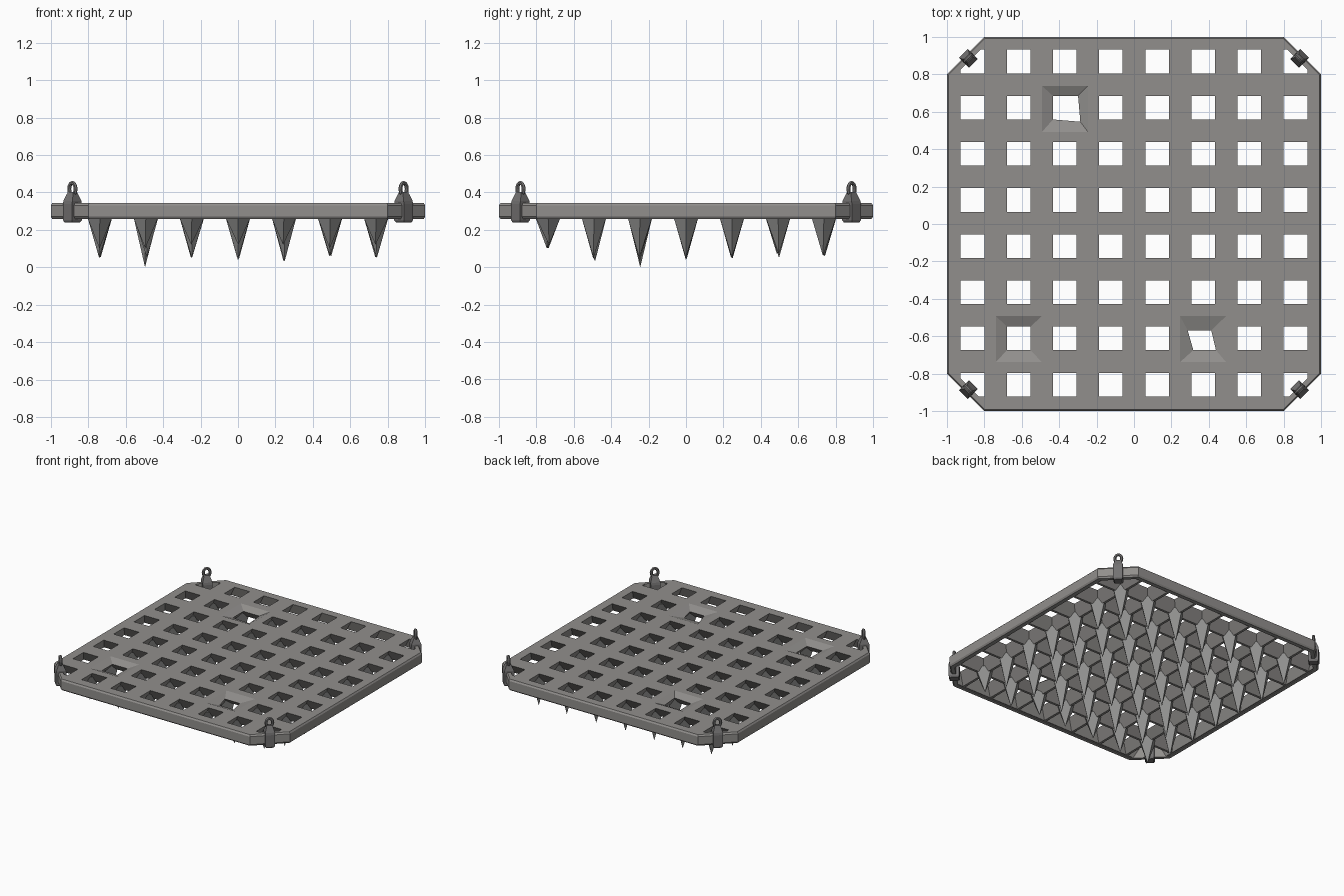
import bpy, bmesh, math, random
from mathutils import Vector

if "Cube" in bpy.data.objects:
    bpy.data.objects.remove(bpy.data.objects["Cube"])

random.seed(4)
TOP, LOW = 0.343, 0.258


def material(name, col):
    m = bpy.data.materials.new(name)
    m.diffuse_color = (*col, 1)
    m.use_nodes = True
    m.node_tree.nodes["Principled BSDF"].inputs["Base Color"].default_value = m.diffuse_color
    return m


iron = material("worn iron", (0.285, 0.275, 0.265))
spike_iron = material("spike iron", (0.28, 0.28, 0.275))
dark = material("dark iron", (0.17, 0.165, 0.165))


def finish(bm, name, mat, merge=0.0):
    if merge:
        bmesh.ops.remove_doubles(bm, verts=bm.verts[:], dist=merge)
    bmesh.ops.recalc_face_normals(bm, faces=bm.faces[:])
    me = bpy.data.meshes.new(name)
    bm.to_mesh(me)
    bm.free()
    me.materials.append(mat)
    ob = bpy.data.objects.new(name, me)
    bpy.context.collection.objects.link(ob)
    return ob


def bridge(bm, a, b):
    n = len(a)
    for i in range(n):
        bm.faces.new((a[i], a[(i + 1) % n], b[(i + 1) % n], b[i]))


def octagon(h, c):
    return [(h, -c), (h, c), (c, h), (-c, h), (-h, c), (-h, -c), (-c, -h), (c, -h)]


# Octagonal outer rim
INSET = 0.035
h_in = 1 - INSET
c_in = 1.8 - INSET * math.sqrt(2) - h_in
bm = bmesh.new()
rings = []
for h, c, z in [(h_in, c_in, TOP), (0.992, 0.796, TOP), (1, 0.8, TOP - 0.012),
                (1, 0.8, LOW + 0.012), (0.992, 0.796, LOW), (h_in, c_in, LOW)]:
    rings.append([bm.verts.new((x, y, z)) for x, y in octagon(h, c)])
for i in range(6):
    bridge(bm, rings[i], rings[(i + 1) % 6])
finish(bm, "rim", iron)

# Grille: each cell has a small top opening flaring out to thin ridges below
lines = [-h_in] + [-0.738 + 0.246 * i for i in range(7)] + [h_in]
holes = [-0.863 + 0.2466 * i for i in range(8)]
# dented cells: (column, row) -> offsets of the four opening corners
dents = {(2, 6): [(0, 0), (0.02, -0.012), (0.008, 0), (0, 0)],
         (5, 1): [(0.01, 0), (0.005, 0), (-0.02, -0.02), (-0.02, -0.02)],
         (1, 1): [(0, 0), (0, 0), (0, 0), (0, 0)]}


def quad(bm, x0, x1, y0, y1, z):
    return [bm.verts.new((x, y, z)) for x, y in ((x0, y0), (x1, y0), (x1, y1), (x0, y1))]


bm = bmesh.new()
for i in range(8):
    for j in range(8):
        x0, x1, y0, y1 = lines[i], lines[i + 1], lines[j], lines[j + 1]
        hx, hy, r, e = holes[i], holes[j] + 0.005, 0.063, 0.009
        outer = quad(bm, x0, x1, y0, y1, TOP)
        hole = quad(bm, hx - r, hx + r, hy - r, hy + r, TOP)
        for v, d in zip(hole, dents.get((i, j), [])):
            v.co += Vector((d[0], d[1], -0.025))
        ridge = quad(bm, x0 + e, x1 - e, y0 + e, y1 - e, LOW + 0.004)
        border = quad(bm, x0, x1, y0, y1, LOW + 0.004)
        for a, b in ((outer, hole), (hole, ridge), (ridge, border)):
            bridge(bm, a, b)
# trim the grille to the chamfered corners
for sx in (-1, 1):
    for sy in (-1, 1):
        k = (h_in + c_in) / 2
        bmesh.ops.bisect_plane(bm, geom=bm.verts[:] + bm.edges[:] + bm.faces[:],
                               plane_co=(sx * k, sy * k, 0), plane_no=(sx, sy, 0),
                               clear_outer=True)
finish(bm, "grille", iron, 0.0005)

# Spikes under every crossing, with uneven lengths
col_tip = [0.05, 0.0, 0.05, 0.04, 0.03, 0.06, 0.05]
row_tip = [0.10, 0.03, 0.0, 0.04, 0.05, 0.05, 0.06]
bm = bmesh.new()
for i in range(7):
    for j in range(7):
        x, y = lines[i + 1], lines[j + 1]
        tip_z = max(col_tip[i], row_tip[j]) + random.choice((0, 0, 0.02))
        if (i, j) == (1, 2):
            tip_z = 0.0
        top = 0.30
        r = 0.063 * (top - tip_z) / (LOW - tip_z)
        base = [bm.verts.new((x + r * math.cos(a), y + r * math.sin(a), top))
                for a in (0, math.pi / 2, math.pi, math.pi * 1.5)]
        tip = bm.verts.new((x + random.uniform(-0.006, 0.006),
                            y + random.uniform(-0.006, 0.006), tip_z))
        for k in range(4):
            bm.faces.new((base[k], base[(k + 1) % 4], tip))
        bm.faces.new(base)
finish(bm, "spikes", spike_iron)

# Corner clamps with hanging rings
for sx in (-1, 1):
    for sy in (-1, 1):
        tag = ("left" if sx < 0 else "right") + ("_front" if sy < 0 else "_back")
        ang = math.atan2(sy, sx)
        pos = (sx * 0.885, sy * 0.885, 0)
        bm = bmesh.new()
        prev = None
        for z, a, b in [(0.238, 0.030, 0.026), (0.25, 0.037, 0.034), (0.338, 0.037, 0.034),
                        (0.355, 0.034, 0.034), (0.402, 0.014, 0.020)]:
            ring = quad(bm, -a, a, -b, b, z)
            if prev:
                bridge(bm, prev, ring)
            else:
                bm.faces.new(ring)
            prev = ring
        bm.faces.new(prev)
        clamp = finish(bm, "clamp_" + tag, dark)
        clamp.location, clamp.rotation_euler = pos, (0, 0, ang)

        bm = bmesh.new()
        loops = []
        for s in range(12):
            t = 2 * math.pi * s / 12
            loops.append([bm.verts.new((0.011 * math.sin(p),
                                        (0.024 + 0.011 * math.cos(p)) * math.cos(t),
                                        0.418 + (0.033 + 0.011 * math.cos(p)) * math.sin(t)))
                          for p in (2 * math.pi * q / 6 for q in range(6))])
        for s in range(12):
            bridge(bm, loops[s], loops[(s + 1) % 12])
        ring = finish(bm, "hanging_ring_" + tag, dark)
        ring.location, ring.rotation_euler = pos, (0, 0, ang)
